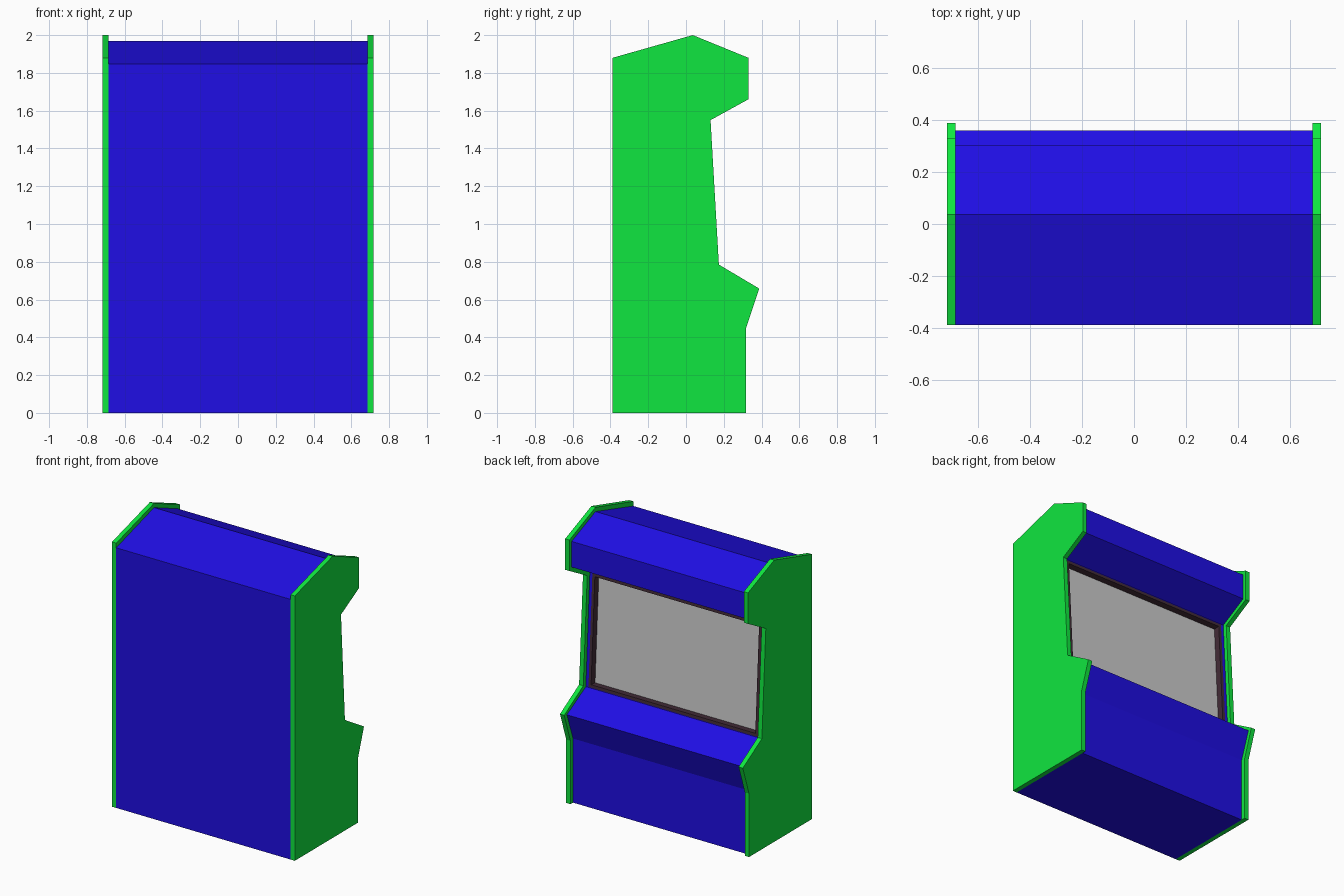
import bpy, bmesh
from mathutils import Vector

if "Cube" in bpy.data.objects:
    bpy.data.objects.remove(bpy.data.objects["Cube"])

def material(name, rgb):
    m = bpy.data.materials.new(name)
    m.diffuse_color = (*rgb, 1)
    m.use_nodes = True
    m.node_tree.nodes["Principled BSDF"].inputs["Base Color"].default_value = m.diffuse_color
    return m

green = material("green_paint", (0.005, 0.79, 0.05))
blue = material("blue_paint", (0.014, 0.0045, 0.78))
brown = material("dark_bezel", (0.055, 0.025, 0.038))

def finish(name, bm, mat=None, recalc=True):
    bmesh.ops.remove_doubles(bm, verts=bm.verts[:], dist=1e-5)
    if recalc:
        bmesh.ops.recalc_face_normals(bm, faces=bm.faces[:])
    me = bpy.data.meshes.new(name)
    bm.to_mesh(me)
    bm.free()
    ob = bpy.data.objects.new(name, me)
    if mat:
        me.materials.append(mat)
    bpy.context.collection.objects.link(ob)
    return ob

def poly(bm, pts):
    return bm.faces.new([bm.verts.new(p) for p in pts])

def ring(bm, a, b):
    # quads between two closed loops of equal length
    n = len(a)
    for i in range(n):
        j = (i + 1) % n
        poly(bm, (a[i], a[j], b[j], b[i]))

def at_x(profile, x):
    return [Vector((x, y, z)) for y, z in profile]

# Side panels
SIDE = [(-0.388, 0), (0.318, 0), (0.318, 0.45), (0.388, 0.658), (0.174, 0.785),
        (0.13, 1.55), (0.33, 1.66), (0.33, 1.88), (0.036, 2.0), (-0.388, 1.88)]
IN, OUT = 0.685, 0.718
for name, s in (("left_side_panel", -1), ("right_side_panel", 1)):
    bm = bmesh.new()
    a, b = at_x(SIDE, s * IN), at_x(SIDE, s * OUT)
    poly(bm, a)
    poly(bm, b)
    ring(bm, a, b)
    finish(name, bm, green)

# Cabinet body, set back from the panel edges, with an opening for the screen
BODY = [(-0.388, 0), (0.289, 0), (0.289, 0.455), (0.358, 0.65), (0.145, 0.768),
        (0.1, 1.566), (0.304, 1.677), (0.304, 1.86), (0.037, 1.97), (-0.388, 1.847)]
low, high = Vector((0, *BODY[4])), Vector((0, *BODY[5]))
up = (high - low).normalized()
normal = Vector((0, up.z, -up.y))

def screen_loop(x, margin, depth):
    lo, hi = low + up * margin - normal * depth, high - up * margin - normal * depth
    dx = Vector((x, 0, 0))
    return [lo - dx, lo + dx, hi + dx, hi - dx]

opening = screen_loop(0.665, 0.004, 0)
bm = bmesh.new()
a, b = at_x(BODY, -IN), at_x(BODY, IN)
poly(bm, a)
poly(bm, b)
for i in range(len(BODY)):
    j = (i + 1) % len(BODY)
    if i != 4:
        poly(bm, (a[i], a[j], b[j], b[i]))
ring(bm, screen_loop(IN, 0, 0), opening)
finish("cabinet_body", bm, blue)

# Screen bezel: flat frame plus recess walls
frame = screen_loop(0.645, 0.024, 0)
recess = screen_loop(0.645, 0.024, 0.045)
bm = bmesh.new()
ring(bm, opening, frame)
ring(bm, frame, recess)
bezel = finish("screen_bezel", bm, brown, recalc=False)
if bezel.data.polygons[0].normal.dot(normal) < 0:
    bezel.data.flip_normals()

# Screen glass
bm = bmesh.new()
face = poly(bm, recess)
face.normal_update()
if face.normal.dot(normal) < 0:
    face.normal_flip()
finish("screen", bm, recalc=False)
